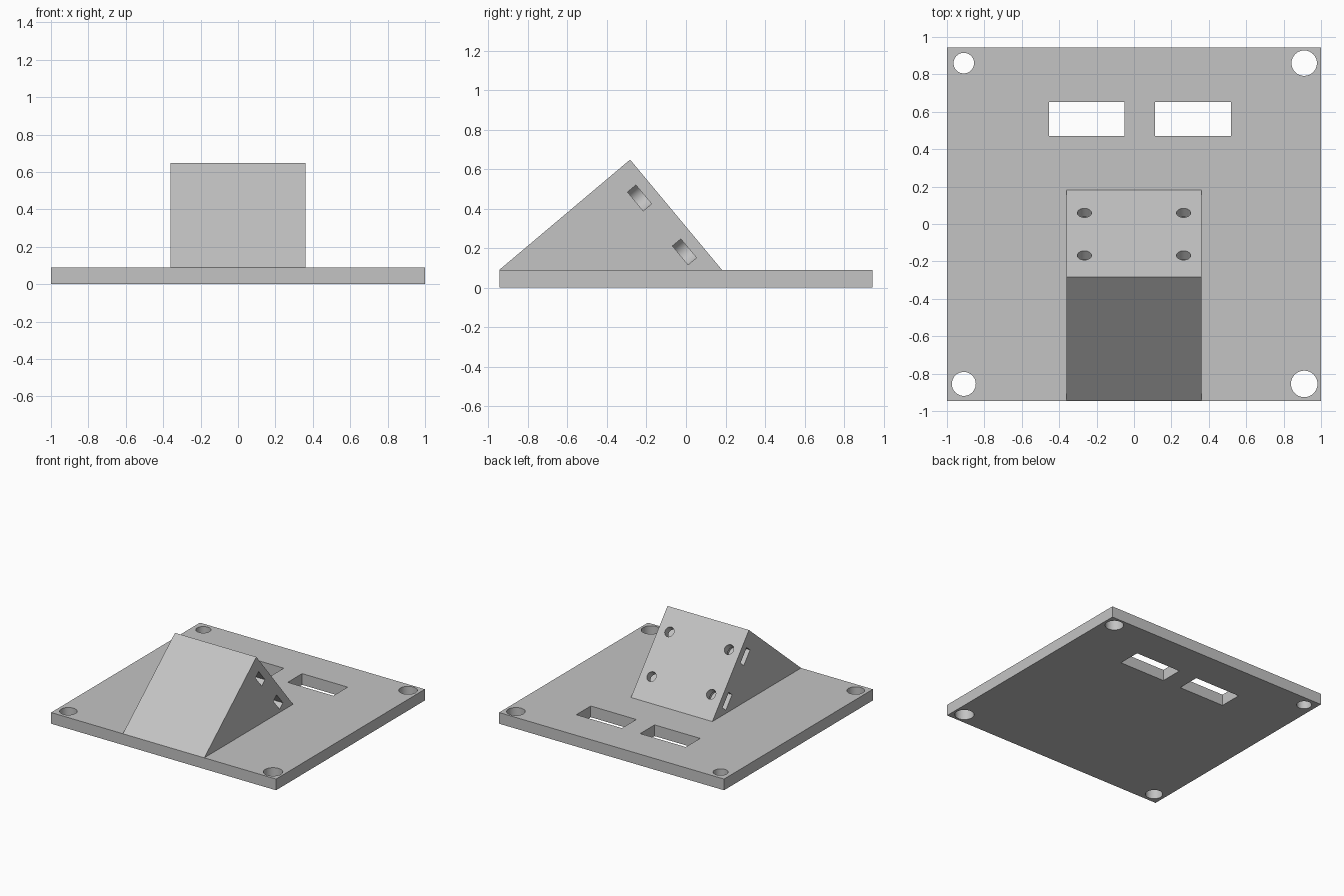
import bpy, bmesh
from math import cos, sin, pi, radians
from mathutils import Matrix, Vector

if "Cube" in bpy.data.objects:
    bpy.data.objects.remove(bpy.data.objects["Cube"], do_unlink=True)

grey = bpy.data.materials.new("light grey plastic")
grey.use_nodes = True
grey.diffuse_color = (0.55, 0.55, 0.55, 1)
grey.node_tree.nodes["Principled BSDF"].inputs["Base Color"].default_value = grey.diffuse_color


def prism(name, profile, low, high, frame=Matrix()):
    """Extrude a 2D outline between two heights of a local frame."""
    bm = bmesh.new()
    base = bm.faces.new([bm.verts.new((u, v, low)) for u, v in profile])
    top = bmesh.ops.extrude_face_region(bm, geom=[base])["geom"]
    bmesh.ops.translate(bm, vec=(0, 0, high - low),
                        verts=[g for g in top if isinstance(g, bmesh.types.BMVert)])
    bm.transform(frame)
    bmesh.ops.recalc_face_normals(bm, faces=bm.faces)
    mesh = bpy.data.meshes.new(name)
    bm.to_mesh(mesh)
    bm.free()
    mesh.materials.append(grey)
    obj = bpy.data.objects.new(name, mesh)
    bpy.context.collection.objects.link(obj)
    return obj


def arc(u, v, r, start=0, turn=2 * pi, steps=40):
    return [(u + r * cos(start + turn * i / steps), v + r * sin(start + turn * i / steps))
            for i in range(steps)]


def rect(u0, v0, u1, v1):
    return [(u0, v0), (u1, v0), (u1, v1), (u0, v1)]


def select(obj):
    bpy.ops.object.select_all(action='DESELECT')
    obj.select_set(True)
    bpy.context.view_layer.objects.active = obj


def cut(obj, cutter):
    cutter.hide_render = True
    mod = obj.modifiers.new("cut", 'BOOLEAN')
    mod.operation, mod.solver, mod.object = 'DIFFERENCE', 'EXACT', cutter
    select(obj)
    bpy.ops.object.modifier_apply(modifier=mod.name)
    bpy.data.objects.remove(cutter, do_unlink=True)


# Base plate with corner holes and two rectangular slots
THICK, EDGE, HALF = 0.09, 0.945, 0.362
plate = prism("base_plate", rect(-1, -EDGE, 1, EDGE), 0, THICK)
for x, y, r in [(-0.91, 0.86, 0.055), (0.91, 0.86, 0.068),
                (-0.91, -0.855, 0.064), (0.91, -0.855, 0.071)]:
    cut(plate, prism("corner_hole", arc(x, y, r), -0.1, 0.2))
for x in (-0.455, 0.113):
    cut(plate, prism("cable_slot", rect(x, 0.47, x + 0.405, 0.653), -0.1, 0.2))

# Triangular mounting wedge
foot, peak = Vector((0, 0.182, THICK)), Vector((0, -0.283, 0.648))
across = Matrix(((0, 0, 1, 0), (1, 0, 0, 0), (0, 1, 0, 0), (0, 0, 0, 1)))
wedge = prism("mounting_wedge", [(-EDGE, THICK), foot.yz, peak.yz], -HALF, HALF, across)

# Frame lying on the sloping back face, its third axis pointing outwards
side = Vector((1, 0, 0))
down = (foot - peak).normalized()
slope = Matrix((side, down, side.cross(down))).transposed().to_4x4()
slope.translation = peak

# Screw holes in the sloping face, each met by a nut slot from the side
R = 0.062
for v in (0.18, 0.535):
    for s in (-1, 1):
        u = 0.265 * s
        end = arc(u, v, R, pi / 2, s * pi, 24) + [(u, v - R)]
        slot = end + [(0.5 * s, v - R), (0.5 * s, v + R)]
        cut(wedge, prism("nut_slot", slot, -0.115, -0.06, slope))
        cut(wedge, prism("screw_hole", arc(u, v, 0.038), -0.1, 0.05, slope))

for obj in (plate, wedge):
    select(obj)
    bpy.ops.object.shade_smooth_by_angle(angle=radians(30))
